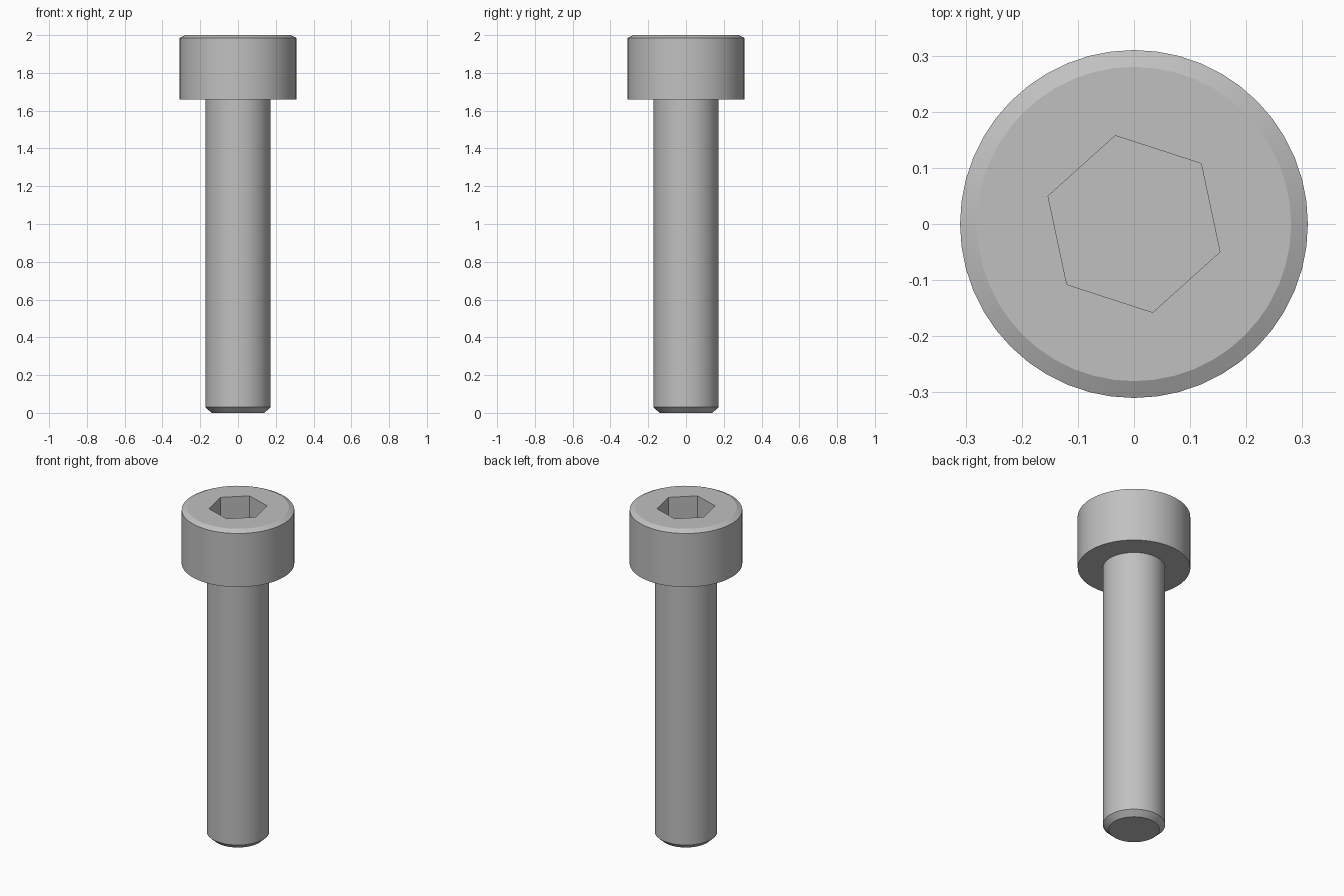
import bpy
import bmesh
from math import cos, sin, tau, radians

cube = bpy.data.objects.get("Cube")
if cube:
    bpy.data.objects.remove(cube, do_unlink=True)

SEGMENTS = 48
HEX_RADIUS, HEX_TURN, SOCKET_DEPTH = 0.161, radians(-18), 0.17
# Radius and height from the shank tip up to the head rim
PROFILE = [(0.14, 0), (0.172, 0.03), (0.172, 1.66),
           (0.31, 1.66), (0.31, 1.985), (0.28, 2.0)]

steel = bpy.data.materials.new("grey steel")
steel.use_nodes = True
color = (0.53, 0.53, 0.53, 1)
steel.diffuse_color = color
steel.node_tree.nodes["Principled BSDF"].inputs["Base Color"].default_value = color


def ring(bm, radius, z, count, turn=0.0):
    return [bm.verts.new((radius * cos(turn + tau * i / count),
                          radius * sin(turn + tau * i / count), z))
            for i in range(count)]


def bridge(bm, low, high):
    n = len(low)
    for i in range(n):
        j = (i + 1) % n
        bm.faces.new((low[i], low[j], high[j], high[i]))


def loop_edges(bm, verts):
    return [bm.edges.get((a, b)) or bm.edges.new((a, b))
            for a, b in zip(verts, verts[1:] + verts[:1])]


bm = bmesh.new()

# Turned shank and chamfered head
rings = [ring(bm, r, z, SEGMENTS) for r, z in PROFILE]
for low, high in zip(rings, rings[1:]):
    bridge(bm, low, high)
bm.faces.new(rings[0][::-1])

# Hexagonal drive socket
rim = ring(bm, HEX_RADIUS, 2.0, 6, HEX_TURN)
floor = ring(bm, HEX_RADIUS, 2.0 - SOCKET_DEPTH, 6, HEX_TURN)
bridge(bm, rim, floor)
bm.faces.new(floor)

# Flat top of the head around the socket
bmesh.ops.triangle_fill(bm, use_beauty=True, normal=(0, 0, 1),
                        edges=loop_edges(bm, rings[-1]) + loop_edges(bm, rim))
bmesh.ops.recalc_face_normals(bm, faces=bm.faces)

mesh = bpy.data.meshes.new("socket_head_screw")
bm.to_mesh(mesh)
bm.free()
mesh.materials.append(steel)
screw = bpy.data.objects.new("socket_head_screw", mesh)
bpy.context.collection.objects.link(screw)

bpy.ops.object.select_all(action="DESELECT")
screw.select_set(True)
bpy.context.view_layer.objects.active = screw
bpy.ops.object.shade_smooth_by_angle(angle=radians(20))
